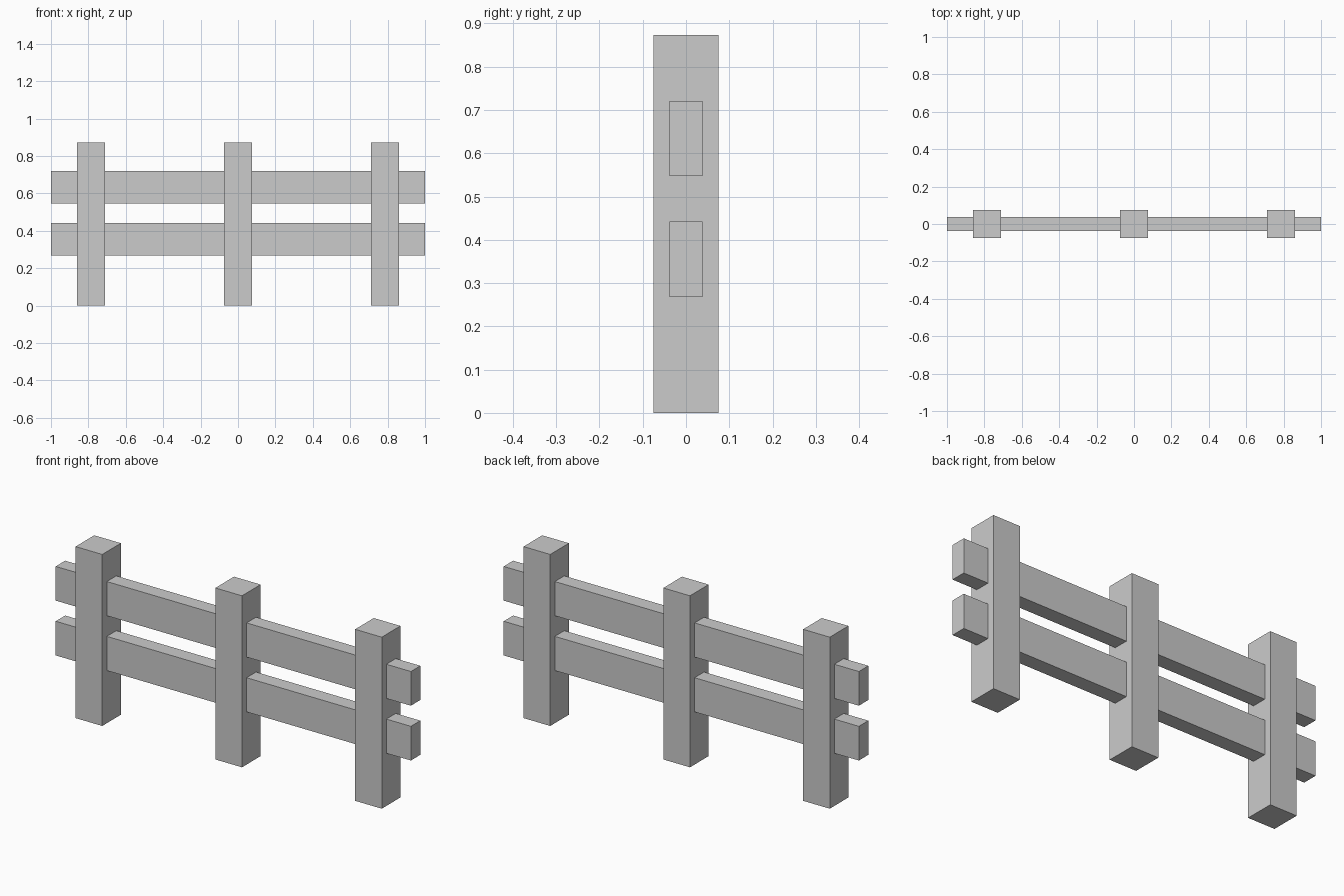
import bpy

if "Cube" in bpy.data.objects:
    bpy.data.objects.remove(bpy.data.objects["Cube"])


def box(name, size, center):
    bpy.ops.mesh.primitive_cube_add(size=1, location=center)
    obj = bpy.context.object
    obj.name = name
    obj.scale = size
    bpy.ops.object.transform_apply(location=False, rotation=False, scale=True)
    return obj


# Three square posts standing on the ground
POST_W, POST_H = 0.15, 0.873
for side, x in (("left", -0.787), ("middle", 0), ("right", 0.787)):
    box(f"{side}_post", (POST_W, POST_W, POST_H), (x, 0, POST_H / 2))

# Two horizontal rails running through the posts
for level, z in (("lower", 0.355), ("upper", 0.634)):
    box(f"{level}_rail", (2, 0.076, 0.174), (0, 0, z))
